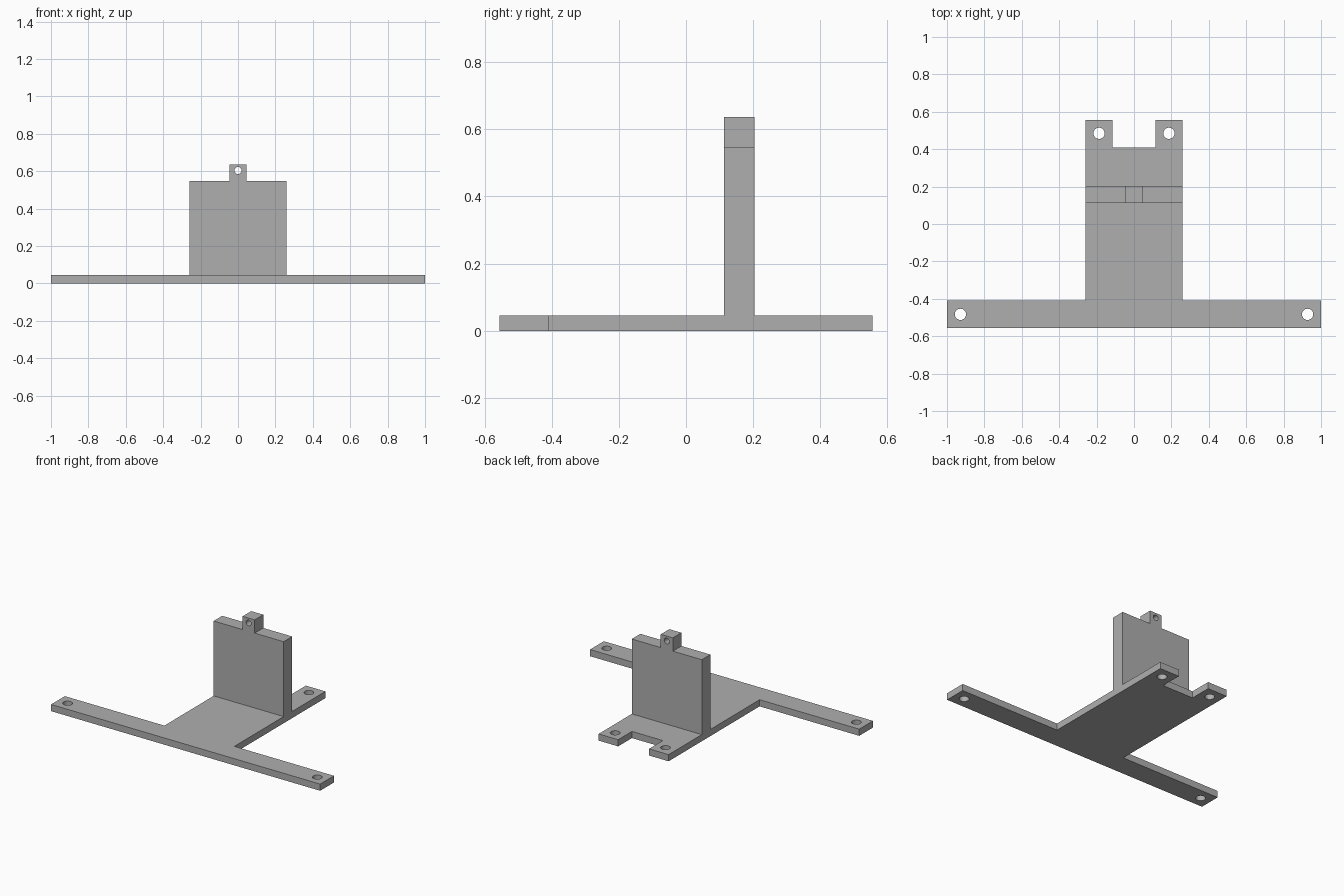
import bpy, bmesh, math
from mathutils import Matrix, Vector

cube = bpy.data.objects.get("Cube")
if cube:
    bpy.data.objects.remove(cube, do_unlink=True)

grey = bpy.data.materials.new("plain grey")
grey.use_nodes = True
grey.diffuse_color = (0.43, 0.43, 0.43, 1)
grey.node_tree.nodes["Principled BSDF"].inputs["Base Color"].default_value = grey.diffuse_color

THICK = 0.045
WALL_FRONT, WALL_BACK = 0.113, 0.204


def add_object(name, bm):
    bmesh.ops.recalc_face_normals(bm, faces=bm.faces)
    mesh = bpy.data.meshes.new(name)
    bm.to_mesh(mesh)
    bm.free()
    mesh.materials.append(grey)
    obj = bpy.data.objects.new(name, mesh)
    bpy.context.collection.objects.link(obj)
    return obj


def extruded(name, half, place, direction):
    """Mirror a right-hand half outline across x = 0 and extrude it."""
    outline = half + [(-x, v) for x, v in reversed(half)]
    bm = bmesh.new()
    face = bm.faces.new([bm.verts.new(place(x, v)) for x, v in outline])
    result = bmesh.ops.extrude_face_region(bm, geom=[face])
    verts = [g for g in result["geom"] if isinstance(g, bmesh.types.BMVert)]
    bmesh.ops.translate(bm, verts=verts, vec=Vector(direction))
    return add_object(name, bm)


def drill(obj, centres, radius, rotation):
    """Cut round through holes with a hidden cutter."""
    bm = bmesh.new()
    for c in centres:
        bmesh.ops.create_cone(bm, cap_ends=True, segments=32, radius1=radius,
                              radius2=radius, depth=0.3,
                              matrix=Matrix.Translation(c) @ rotation)
    cutter = add_object(obj.name + "_hole_cutter", bm)
    cutter.hide_render = True
    cutter.hide_set(True)
    cutter.display_type = 'WIRE'
    mod = obj.modifiers.new("holes", 'BOOLEAN')
    mod.operation = 'DIFFERENCE'
    mod.solver = 'EXACT'
    mod.object = cutter
    # Bake the holes in and drop the cutter
    bpy.context.view_layer.objects.active = obj
    bpy.ops.object.modifier_apply(modifier=mod.name)
    bpy.data.objects.remove(cutter, do_unlink=True)


# Flat base: wide front arms, central plate and two rear lugs
base = extruded("base_plate",
                [(1, -0.556), (1, -0.41), (0.26, -0.41), (0.26, 0.556),
                 (0.115, 0.556), (0.115, 0.41)],
                lambda x, y: (x, y, 0), (0, 0, THICK))
drill(base, [(s * x, y, 0) for s in (-1, 1) for x, y in ((0.928, -0.483), (0.187, 0.485))],
      0.03, Matrix.Identity(4))

# Upright wall with a pierced tab on top
wall = extruded("upright_wall",
                [(0.26, THICK), (0.26, 0.548), (0.045, 0.548), (0.045, 0.637)],
                lambda x, z: (x, WALL_FRONT, z), (0, WALL_BACK - WALL_FRONT, 0))
drill(wall, [(0, (WALL_FRONT + WALL_BACK) / 2, 0.604)], 0.019,
      Matrix.Rotation(math.pi / 2, 4, 'X'))
